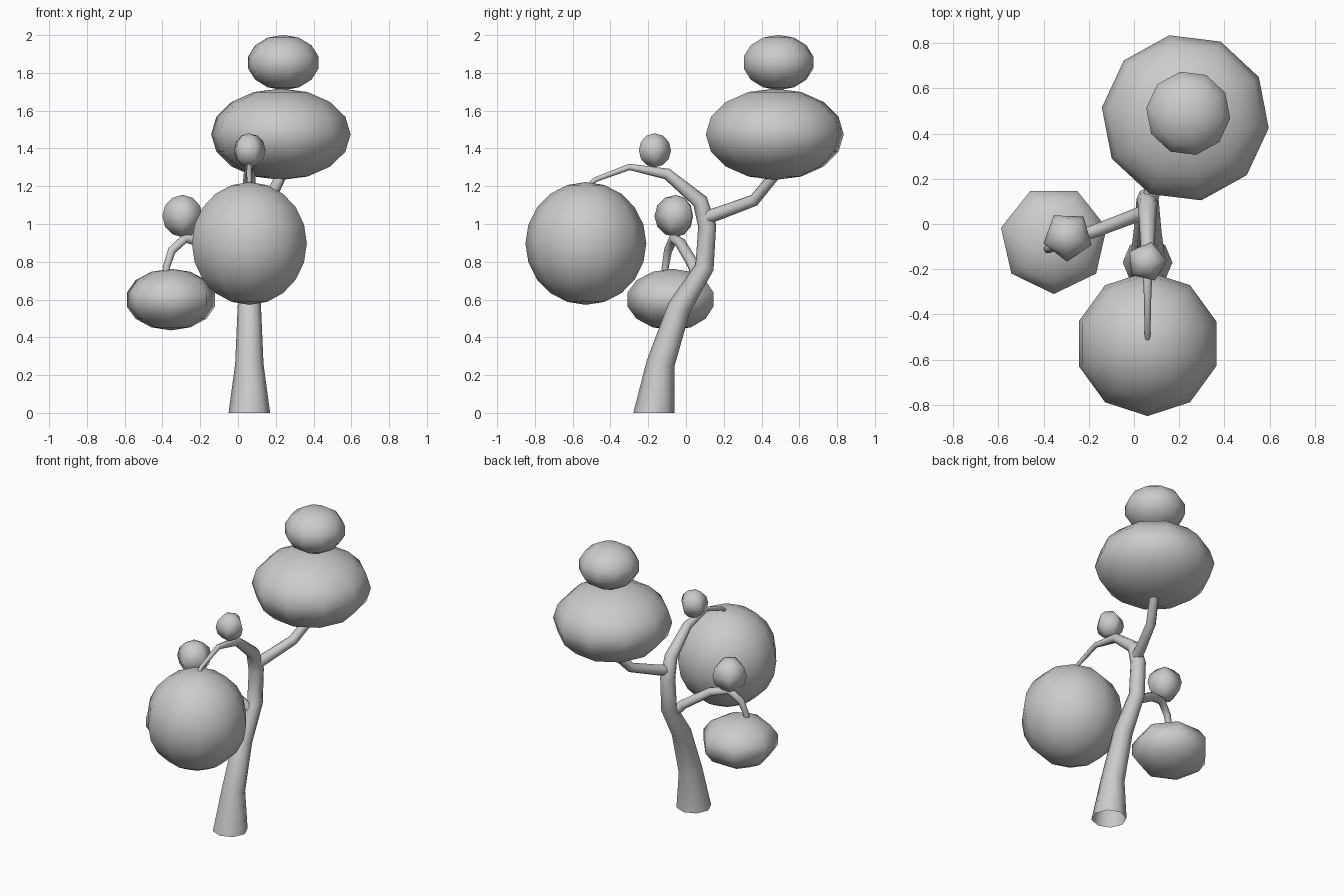
import bpy
from math import radians

if "Cube" in bpy.data.objects:
    bpy.data.objects.remove(bpy.data.objects["Cube"])


def limb(name, points):
    """Open eight-sided tapered tube through (x, y, z, radius) points."""
    curve = bpy.data.curves.new(name + "_path", 'CURVE')
    curve.dimensions = '3D'
    curve.bevel_depth = 1.0
    curve.bevel_resolution = 2
    spline = curve.splines.new('POLY')
    spline.points.add(len(points) - 1)
    for p, (x, y, z, r) in zip(spline.points, points):
        p.co = (x, y, z, 1)
        p.radius = r
    obj = bpy.data.objects.new(name, curve)
    bpy.context.collection.objects.link(obj)
    bpy.ops.object.select_all(action='DESELECT')
    bpy.context.view_layer.objects.active = obj
    obj.select_set(True)
    bpy.ops.object.convert(target='MESH')
    obj = bpy.context.object
    obj.name = name
    obj.data.polygons.foreach_set("use_smooth", [True] * len(obj.data.polygons))
    return obj


def foliage(name, centre, radii, sides, rings, turn):
    """Low-sided smooth ellipsoid leaf clump."""
    bpy.ops.mesh.primitive_uv_sphere_add(segments=sides, ring_count=rings, radius=1,
                                         location=centre, rotation=(0, 0, radians(turn)))
    obj = bpy.context.object
    obj.name = name
    obj.scale = radii
    bpy.ops.object.shade_smooth()


# Trunk, bending over into the front branch
trunk = limb("trunk", [
    (0.06, -0.17, 0.0, 0.11), (0.06, -0.135, 0.26, 0.075), (0.06, -0.035, 0.56, 0.062),
    (0.06, 0.098, 0.77, 0.05), (0.06, 0.112, 0.99, 0.048), (0.06, 0.075, 1.12, 0.042),
    (0.06, -0.10, 1.265, 0.03), (0.06, -0.30, 1.302, 0.017), (0.06, -0.48, 1.235, 0.013),
    (0.06, -0.52, 1.20, 0.011)])
for v in trunk.data.vertices:
    if v.co.z < 0.06:
        v.co.z = 0.0

# Side branches
limb("back_branch", [(0.065, 0.09, 1.03, 0.036), (0.09, 0.17, 1.055, 0.035),
                     (0.165, 0.36, 1.125, 0.032), (0.235, 0.48, 1.27, 0.029)])
limb("left_branch", [(0.06, 0.06, 0.72, 0.032), (0.0, 0.035, 0.79, 0.031),
                     (-0.17, -0.03, 0.90, 0.029), (-0.28, -0.065, 0.925, 0.026),
                     (-0.35, -0.095, 0.86, 0.023), (-0.38, -0.11, 0.77, 0.02),
                     (-0.38, -0.11, 0.72, 0.018)])

# Leaf clumps
foliage("crown_top", (0.24, 0.49, 1.855), (0.192, 0.192, 0.146), 10, 7, 11)
foliage("crown_main", (0.227, 0.47, 1.475), (0.372, 0.372, 0.242), 10, 8, 11)
foliage("front_clump", (0.06, -0.53, 0.897), (0.32, 0.32, 0.325), 10, 10, 0)
foliage("left_clump", (-0.355, -0.07, 0.6), (0.246, 0.246, 0.163), 7, 7, 180)
foliage("left_bud", (-0.293, -0.055, 1.042), (0.112, 0.112, 0.112), 5, 6, 178)
foliage("front_bud", (0.057, -0.167, 1.39), (0.09, 0.09, 0.09), 5, 6, -85)
